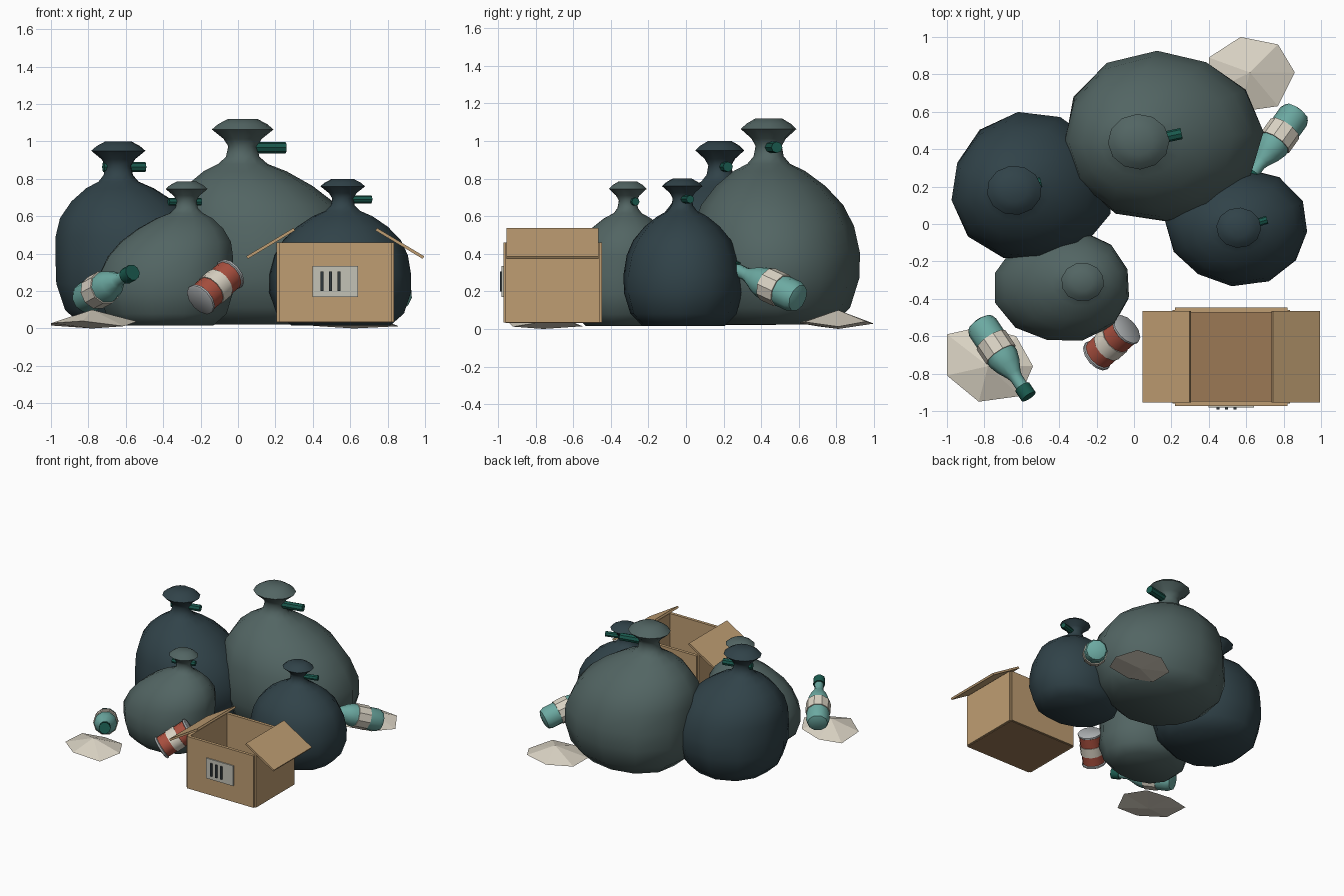
import bpy, bmesh, math
from mathutils import Vector, Matrix

if "Cube" in bpy.data.objects:
    bpy.data.objects.remove(bpy.data.objects["Cube"])


def material(name, rgb):
    m = bpy.data.materials.new(name)
    m.diffuse_color = (*rgb, 1)
    m.use_nodes = True
    m.node_tree.nodes["Principled BSDF"].inputs["Base Color"].default_value = m.diffuse_color
    return m


BAG_LIGHT = material("bag_light", (0.085, 0.13, 0.125))
BAG_DARK = material("bag_dark", (0.03, 0.055, 0.066))
TIE = material("tie_green", (0.01, 0.10, 0.075))
CARD = material("card", (0.52, 0.34, 0.17))
CARD_DARK = material("card_inside", (0.33, 0.19, 0.09))
TEAL = material("teal", (0.15, 0.40, 0.36))
CREAM = material("cream", (0.70, 0.65, 0.55))
RED = material("red", (0.40, 0.08, 0.05))
METAL = material("metal", (0.42, 0.44, 0.45))
INK = material("ink", (0.03, 0.04, 0.045))
LABEL = material("label", (0.55, 0.54, 0.47))


def finish(name, bm, mat, matrix=None, smooth=None):
    bmesh.ops.recalc_face_normals(bm, faces=bm.faces)
    me = bpy.data.meshes.new(name)
    bm.to_mesh(me)
    bm.free()
    me.materials.append(mat)
    ob = bpy.data.objects.new(name, me)
    bpy.context.collection.objects.link(ob)
    if matrix:
        ob.matrix_world = matrix
    if smooth:
        bpy.ops.object.select_all(action='DESELECT')
        ob.select_set(True)
        bpy.context.view_layer.objects.active = ob
        bpy.ops.object.shade_smooth_by_angle(angle=math.radians(smooth))
    return ob


def loft(bm, rings):
    """Skin a list of point rings and cap both ends."""
    vs = [[bm.verts.new(p) for p in ring] for ring in rings]
    n = len(vs[0])
    for a, b in zip(vs, vs[1:]):
        for i in range(n):
            bm.faces.new((a[i], a[(i + 1) % n], b[(i + 1) % n], b[i]))
    bm.faces.new(vs[0][::-1])
    bm.faces.new(vs[-1])


def lathe(name, profile, n, mat, matrix, smooth=None):
    bm = bmesh.new()
    loft(bm, [[(r * math.cos(math.tau * i / n), r * math.sin(math.tau * i / n), z)
               for i in range(n)] for r, z in profile])
    return finish(name, bm, mat, matrix, smooth)


def box(name, centre, size, mat, tilt=0):
    bm = bmesh.new()
    bmesh.ops.create_cube(bm, size=1, matrix=Matrix.Diagonal((*size, 1)))
    return finish(name, bm, mat, Matrix.Translation(centre) @ Matrix.Rotation(tilt, 4, 'Y'))


def along(start, end):
    """Matrix that puts local z on the line from start to end."""
    start, end = Vector(start), Vector(end)
    return Matrix.Translation(start) @ (end - start).to_track_quat('Z', 'Y').to_matrix().to_4x4()


# Tied bags: the body is offset from the neck and slightly lumpy
BODY = [(0.70, 0.02), (0.90, 0.10), (1.0, 0.24), (1.0, 0.36), (0.94, 0.49),
        (0.83, 0.59), (0.64, 0.68), (0.42, 0.75), (0.25, 0.785)]
NECK = [(0.54, 0.82), (0.47, 0.87), (0.62, 0.905), (1.0, 0.95), (0.80, 0.975), (0.48, 1.0)]


def bag(name, neck, body, radii, height, flare, tie_x, mat, phase):
    n, rings = 12, []
    for k, (f, h) in enumerate(BODY + NECK):
        t = min(1, max(0, (0.79 - h) / 0.4))
        cx, cy = (neck[j] + (body[j] - neck[j]) * t for j in (0, 1))
        ring = []
        for i in range(n):
            a = math.tau * i / n + 0.1 * phase
            lump = 1 + 0.025 * math.sin(3 * a + phase + 3 * h) * t
            rx, ry = (f * radii[0], f * radii[1]) if k < len(BODY) else (f * flare, f * flare * 0.9)
            ring.append((cx + rx * lump * math.cos(a), cy + ry * lump * math.sin(a), h * height))
        rings.append(ring)
    bm = bmesh.new()
    loft(bm, rings)
    finish(name, bm, mat, smooth=50)
    # Tie rod pushed through the neck
    z = 0.863 * height
    lathe(name + "_tie", [(0.027 * height, 0), (0.027 * height, 0.23 * height)], 8, TIE,
          along((tie_x - 0.23 * height, neck[1] - 0.01, z), (tie_x, neck[1] + 0.045, z)), 40)


bag("large_back_bag", (0.025, 0.44), (0.15, 0.47), (0.53, 0.455), 1.12, 0.165, 0.26, BAG_LIGHT, 0.5)
bag("left_bag", (-0.64, 0.18), (-0.545, 0.195), (0.435, 0.40), 1.0, 0.147, -0.49, BAG_DARK, 1.7)
bag("front_bag", (-0.275, -0.31), (-0.385, -0.33), (0.365, 0.305), 0.785, 0.115, -0.19, BAG_LIGHT, 3.0)
bag("right_bag", (0.56, -0.02), (0.555, -0.015), (0.38, 0.315), 0.80, 0.12, 0.72, BAG_DARK, 4.4)

# Open cardboard box
CX, CY = 0.52, -0.71
box("box_floor", (CX, CY, 0.045), (0.60, 0.50, 0.025), CARD_DARK)
for s, side in ((-1, "left"), (1, "right")):
    box(f"box_{side}_wall", (CX + s * 0.302, CY, 0.248), (0.025, 0.50, 0.425), CARD)
    box(f"box_{side}_flap", (CX + s * 0.345, CY, 0.455), (0.295, 0.49, 0.016), CARD, s * math.radians(31))
for s, side in ((-1, "front"), (1, "back")):
    box(f"box_{side}_wall", (CX, CY + s * 0.25, 0.248), (0.60, 0.025, 0.425), CARD)
box("box_label", (0.52, -0.976, 0.252), (0.245, 0.012, 0.165), LABEL)
for i in range(3):
    box(f"label_bar_{i + 1}", (0.45 + 0.045 * i, -0.985, 0.252), (0.016, 0.012, 0.105), INK)


# Bottles, lying with the cap end raised
def bottle(name, base, end):
    m = along(base, end)
    lathe(name + "_body", [(0.045, 0), (0.075, 0.012), (0.086, 0.04), (0.086, 0.25), (0.07, 0.30),
                           (0.042, 0.355), (0.034, 0.38), (0.034, 0.46)], 10, TEAL, m, 45)
    lathe(name + "_label", [(0.093, 0.125), (0.093, 0.225)], 10, CREAM, m)
    lathe(name + "_cap", [(0.044, 0.44), (0.044, 0.505)], 10, TIE, m, 40)


bottle("front_bottle", (-0.83, -0.52, 0.155), (-0.572, -0.91, 0.295))
bottle("back_bottle", (0.875, 0.605, 0.16), (0.61, 0.235, 0.33))

# Drink can with a paper band and metal ends
can = along((-0.205, -0.71, 0.15), (-0.035, -0.56, 0.295))
L = 0.27
lathe("can_body", [(0.085, 0.01), (0.085, L - 0.01)], 12, RED, can, 40)
lathe("can_band", [(0.09, 0.095), (0.09, 0.17)], 12, CREAM, can, 40)
for name, z in (("can_bottom", 0), ("can_top", L - 0.022)):
    lathe(name, [(0.085, z), (0.092, z + 0.005), (0.092, z + 0.017), (0.085, z + 0.022)], 12, METAL, can, 40)


# Discarded paper: low creased cones
def paper(name, outline, apex):
    bm = bmesh.new()
    rim = [bm.verts.new((x, y, 0.012 + 0.016 * (1 + math.sin(2.3 * i + 4)))) for i, (x, y) in enumerate(outline)]
    top = bm.verts.new(apex)
    low = bm.verts.new((apex[0], apex[1], 0.0))
    for a, b in zip(rim, rim[1:] + rim[:1]):
        bm.faces.new((a, b, top))
        bm.faces.new((b, a, low))
    finish(name, bm, CREAM)


paper("front_paper", [(-1, -0.59), (-1, -0.81), (-0.83, -0.95), (-0.61, -0.92), (-0.54, -0.76),
                      (-0.63, -0.60), (-0.82, -0.55)], (-0.78, -0.76, 0.10))
paper("back_paper", [(0.40, 0.89), (0.57, 1.0), (0.77, 0.96), (0.86, 0.81), (0.77, 0.63),
                     (0.56, 0.60), (0.40, 0.70)], (0.62, 0.81, 0.10))
